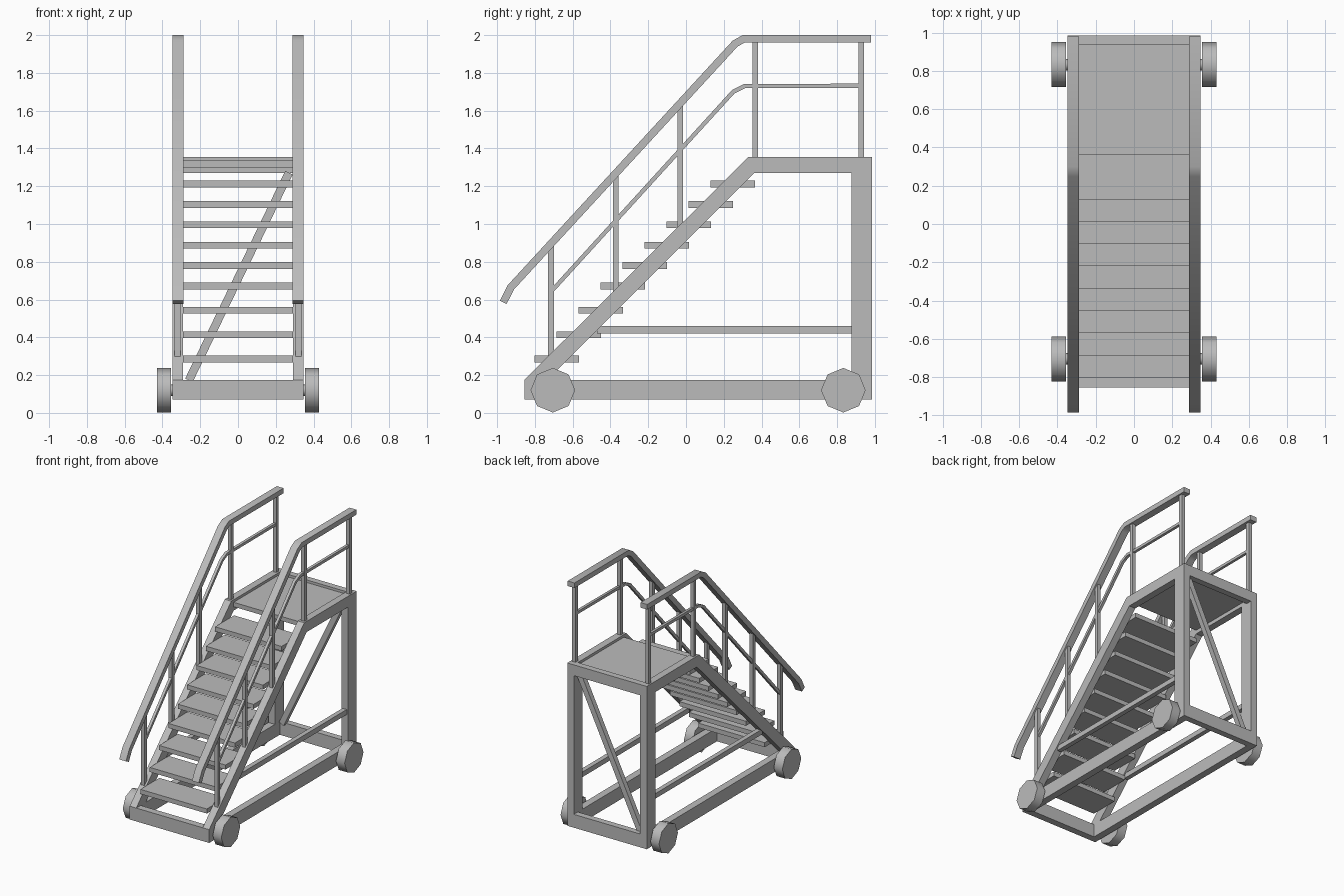
import bpy, bmesh, math
from mathutils import Vector, Matrix

old = bpy.data.objects.get("Cube")
if old:
    bpy.data.objects.remove(old, do_unlink=True)

GREY = (0.5, 0.5, 0.5, 1)
grey = bpy.data.materials.new("grey_metal")
grey.use_nodes = True
grey.diffuse_color = GREY
grey.node_tree.nodes["Principled BSDF"].inputs["Base Color"].default_value = GREY


def finish(bm, name, mirror, smooth):
    bmesh.ops.recalc_face_normals(bm, faces=bm.faces)
    mesh = bpy.data.meshes.new(name)
    bm.to_mesh(mesh)
    bm.free()
    mesh.materials.append(grey)
    obj = bpy.data.objects.new(name, mesh)
    bpy.context.collection.objects.link(obj)
    if mirror:
        obj.modifiers.new("both_sides", 'MIRROR')
    if smooth:
        bpy.ops.object.select_all(action='DESELECT')
        obj.select_set(True)
        bpy.context.view_layer.objects.active = obj
        bpy.ops.object.shade_smooth_by_angle(angle=math.radians(50))
    return obj


def box(name, x, y, z, mirror=False):
    """Box from (low, high) ranges."""
    bm = bmesh.new()
    bmesh.ops.create_cube(bm, size=1)
    for v in bm.verts:
        v.co = [r[0] if c < 0 else r[1] for c, r in zip(v.co, (x, y, z))]
    return finish(bm, name, mirror, False)


def profile(name, points, x, mirror=True, smooth=False):
    """Side outline in (y, z) extruded across the x range."""
    bm = bmesh.new()
    face = bm.faces.new([bm.verts.new((x[0], y, z)) for y, z in points])
    ext = bmesh.ops.extrude_face_region(bm, geom=[face])["geom"]
    moved = [g for g in ext if isinstance(g, bmesh.types.BMVert)]
    bmesh.ops.translate(bm, verts=moved, vec=(x[1] - x[0], 0, 0))
    return finish(bm, name, mirror, smooth)


def ribbon(path, thick):
    """Outline of a bar with mitred bends along a (y, z) path."""
    pts = [Vector(p) for p in path]
    upper, lower = [], []
    for i, p in enumerate(pts):
        a = (p - pts[i - 1]).normalized() if i else None
        b = (pts[i + 1] - p).normalized() if i < len(pts) - 1 else None
        a, b = a or b, b or a
        t = (a + b).normalized()
        off = Vector((-t.y, t.x)) * (thick / 2 / t.dot(a))
        upper.append(p + off)
        lower.append(p - off)
    return upper + lower[::-1]


SIDE = (0.29, 0.347)
FRONT, BACK = -0.855, 0.985

# Base frame
box("base_side_beam", SIDE, (FRONT, BACK), (0.07, 0.175), True)
box("base_front_beam", (-0.29, 0.29), (FRONT, FRONT + 0.055), (0.07, 0.175))
box("base_rear_beam", (-0.29, 0.29), (BACK - 0.05, BACK), (0.07, 0.175))

# Stair stringers running into the platform side beams
profile("stringer", [(FRONT, 0.175), (0.33, 1.355), (BACK, 1.355), (BACK, 1.27),
                     (0.36, 1.27), (-0.735, 0.175)], SIDE)

# Rear legs and side bars
box("rear_leg", SIDE, (0.875, BACK), (0.175, 1.27), True)
box("side_bar", (0.3, 0.337), (-0.47, 0.875), (0.42, 0.46), True)

# Platform
box("platform_floor", (-0.29, 0.29), (0.36, BACK - 0.05), (1.3, 1.335))
box("platform_rear_beam", (-0.29, 0.29), (BACK - 0.05, BACK), (1.27, 1.355))

# Diagonal brace between the rear legs
brace = profile("rear_brace", [(0.91, -0.022), (0.95, -0.022), (0.95, 0.022), (0.91, 0.022)],
                (-0.61, 0.61), mirror=False)
slope = Matrix.Rotation(-math.atan2(1.1, 0.53), 4, 'Y')
brace.data.transform(Matrix.Translation((0.005, 0, 0.722)) @ slope)

# Treads, with a slightly taller rise at the bottom
for i in range(9):
    y = -0.803 + 0.1165 * i
    z = 0.285 + 0.129 * min(i, 3) + 0.108 * max(i - 3, 0)
    box(f"tread_{i + 1}", (-0.29, 0.29), (y, y + 0.236), (z - 0.018, z + 0.018))

# Handrails and middle rails
rail = [(-0.968, 0.585), (-0.927, 0.665), (0.26, 1.955), (0.305, 1.98), (0.98, 1.98)]
profile("handrail", ribbon(rail, 0.04), (0.288, 0.347), smooth=True)
mid = [(-0.705, 0.652), (0.25, 1.7), (0.31, 1.73), (0.915, 1.732)]
profile("middle_rail", ribbon(mid, 0.022), (0.309, 0.331), smooth=True)

# Rail posts
for i, y in enumerate((-0.715, -0.372, -0.031, 0.366, 0.928)):
    low = min(y + 1.0, 1.35)
    high = min(0.665 + (y + 0.927) * 1.087, 1.97)
    box(f"rail_post_{i + 1}", (0.305, 0.335), (y - 0.015, y + 0.015), (low, high), True)

# Eight-sided wheels with short axle stubs
for name, y in (("front", -0.705), ("rear", 0.833)):
    for part, r, x in (("wheel", 0.118, (0.355, 0.43)), ("axle", 0.03, (0.34, 0.36))):
        ring = [(y + r * math.sin(k * math.pi / 4), 0.12 + r * math.cos(k * math.pi / 4))
                for k in range(8)]
        profile(f"{name}_{part}", ring, x, smooth=True)
